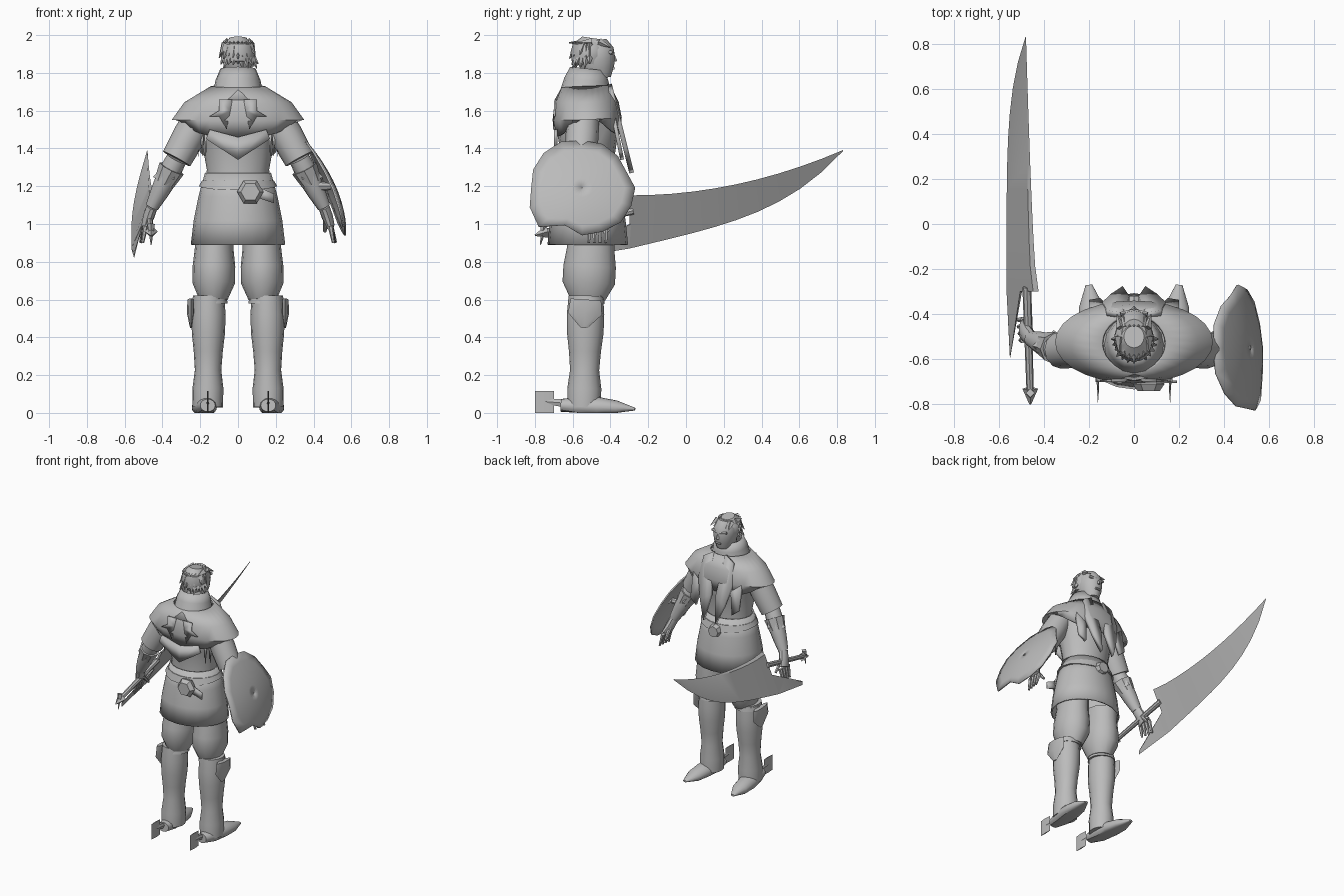
import bpy, bmesh, math, random
from mathutils import Vector

random.seed(4)
default_cube = bpy.data.objects.get("Cube")
if default_cube:
    bpy.data.objects.remove(default_cube)

# One plain grey for the whole figure
grey = bpy.data.materials.new("plain_grey")
grey.use_nodes = True
colour = (.5, .5, .5, 1)
grey.diffuse_color = colour
grey.node_tree.nodes["Principled BSDF"].inputs["Base Color"].default_value = colour
parts = []
SPINE = -.52  # depth of the body's centre line


def finish(name, mesh_builder, thickness):
    bmesh.ops.recalc_face_normals(mesh_builder, faces=mesh_builder.faces)
    mesh = bpy.data.meshes.new(name)
    mesh_builder.to_mesh(mesh)
    mesh_builder.free()
    mesh.materials.append(grey)
    part = bpy.data.objects.new(name, mesh)
    bpy.context.collection.objects.link(part)
    if thickness:
        solid = part.modifiers.new("thickness", "SOLIDIFY")
        solid.thickness = thickness
        solid.offset = 0
    parts.append(part)


def skin(name, rows, caps=True, thickness=0):
    """Bridge closed rows of points, optionally capping both ends."""
    bm = bmesh.new()
    grid = [[bm.verts.new(point) for point in row] for row in rows]
    for low, high in zip(grid, grid[1:]):
        for i in range(len(low)):
            bm.faces.new((low[i - 1], low[i], high[i], high[i - 1]))
    if caps:
        bm.faces.new(grid[0])
        bm.faces.new(grid[-1])
    finish(name, bm, thickness)


def limb(name, start, end, widths, deep=1, deep_end=None, sides=16, side=1,
         shell=0, lift=0):
    """Evenly spaced ellipse rings from start to end.
    deep is depth over width, shell makes an open skin, lift raises the hem sideways."""
    start, end = Vector(start), Vector(end)
    along = (end - start).normalized()
    back = along.cross(Vector((1, 0, 0))).normalized()
    across = back.cross(along)
    if deep_end is None:
        deep_end = deep
    rows = []
    for index, width in enumerate(widths):
        t = index / (len(widths) - 1)
        ratio = deep + (deep_end - deep) * t ** 4
        row = []
        for i in range(sides):
            turn = math.tau * i / sides
            point = start.lerp(end, t)
            point += width * (across * math.cos(turn) + back * ratio * math.sin(turn))
            if index == 0:
                point.z += lift * math.cos(turn) ** 4
            # Soles are flattened against the ground
            row.append((point.x * side, point.y, max(point.z, 0)))
        rows.append(row)
    skin(name, rows, not shell, shell)


def pair(name, *args, **options):
    limb("left_" + name, *args, side=1, **options)
    limb("right_" + name, *args, side=-1, **options)


def spike(name, start, end, width, sides=4):
    limb(name, start, end, (width, width / 9), sides=sides)


def plate(name, depth, lean, outline, thickness=.01):
    """Upright sheet from (x, z) points that leans back with height."""
    bm = bmesh.new()
    bm.faces.new([bm.verts.new((x, depth + lean * (z - 1.4), z)) for x, z in outline])
    finish(name, bm, thickness)


def plate_pair(name, depth, lean, outline, thickness=.01):
    plate("left_" + name, depth, lean, outline, thickness)
    plate("right_" + name, depth, lean, [(-x, z) for x, z in outline], thickness)


# Torso, skirt and belt
limb("torso", (0, SPINE, 1.15), (0, SPINE, 1.7), (.18, .165, .19, .22, .15), .8)
limb("coat_skirt", (0, SPINE, .89), (0, SPINE, 1.27), (.245, .23, .205, .17), .85,
     sides=20, shell=.01)
limb("belt", (0, SPINE, 1.18), (0, SPINE, 1.23), (.208, .19), .87, lift=.02)
limb("back_pouch", (.065, -.74, 1.17), (.065, -.68, 1.17), (.05, .07, .06), sides=6)
plate("pouch_strap", -.7, 0, [(.1, 1.14), (.19, 1.11), (.19, 1.16), (.1, 1.2)])
limb("front_buckle", (0, -.36, 1.18), (0, -.32, 1.18), (.05, .04), sides=8)

# Shoulder mantle, collar and the plates on them
limb("shoulder_mantle", (0, SPINE, 1.47), (0, -.53, 1.725), (.315, .345, .28, .14),
     .51, .9, sides=28, shell=.012, lift=.1)
limb("high_collar", (0, -.54, 1.64), (0, SPINE, 1.82), (.15, .125, .113, .088),
     shell=.012)
plate("back_point", -.69, 0, [(-.17, 1.45), (0, 1.34), (.17, 1.45), (.15, 1.5),
                              (0, 1.46), (-.15, 1.5)], .02)
plate_pair("mantle_trim", -.705, .05, [(.03, 1.66), (.1, 1.66), (.1, 1.6), (.15, 1.57),
                                       (.1, 1.57), (.06, 1.5), (.04, 1.6)])
# Open coat front and hanging strips
plate_pair("lapel", -.32, -.25, [(.05, 1.74), (.12, 1.7), (.14, 1.55), (.1, 1.4),
                                 (.05, 1.27), (.02, 1.45)], .025)
plate_pair("chest_flap", -.35, -.2, [(.1, 1.6), (.2, 1.56), (.2, 1.38), (.15, 1.34)], .02)
for k in range(3):
    x = .16 + .02 * k
    plate_pair("side_strip", -.63 + .03 * k, 0, [(x, 1.5), (x + .02, 1.5), (x + .01, 1.35)])

# Head, face and spiky hair
limb("neck", (0, SPINE, 1.65), (0, -.49, 1.82), (.075, .065))
limb("head", (0, -.46, 1.77), (0, -.49, 1.97), (.05, .07, .08, .08, .055), 1.25)
spike("nose", (0, -.375, 1.86), (0, -.385, 1.91), .012)
limb("mouth", (-.02, -.385, 1.825), (.02, -.384, 1.825), (.008, .008), sides=6)
for x in (-.035, .035):
    limb("brow", (x * .3, -.39, 1.9), (x * 1.7, -.4, 1.91), (.012, .01), sides=6)
limb("hair_cap", (0, SPINE, 1.85), (0, -.5, 1.985), (.078, .09, .085, .045), 1.1)
for height in (1.9, 1.95):
    for i in range(13):
        turn = math.pi * (1 + i / 12)
        reach = Vector((math.cos(turn), math.sin(turn), 0))
        root = Vector((0, -.51, height)) + reach * .065
        tip = root + reach * random.uniform(.02, .045)
        tip.z -= random.uniform(.05, .08)
        spike("hair_spike", root, tip, .024)
for i in range(-3, 4):
    spike("fringe_spike", (i / 50, -.46, 1.965), (i / 40, -.4, 1.935), .02)
    spike("crown_spike", (i / 50, -.5, 1.96), (i / 45, -.62 + abs(i) / 60, 1.96), .025)

# Arms, gauntlets and hands
shoulder, elbow = Vector((.19, -.54, 1.59)), Vector((.325, -.56, 1.345))
wrist, knuckles = Vector((.455, -.51, 1.09)), Vector((.49, -.47, .99))
pair("sleeve", shoulder, elbow, (.08, .088, .082), 1, sides=12)
pair("forearm", elbow, wrist, (.055, .06, .05, .035), sides=12)
pair("gauntlet_cuff", elbow.lerp(wrist, .2), elbow.lerp(wrist, .5), (.072, .056), sides=8)
for turn in (0, 2, 4):
    root = elbow.lerp(wrist, .4) + Vector((math.cos(turn), math.sin(turn), 0)) * .05
    tip = root.lerp(elbow, .4) + (root - elbow.lerp(wrist, .4)) * .6
    pair("cuff_spike", root, tip, (.025, .002), sides=4)
pair("hand", wrist, knuckles, (.03, .03, .022), 1.2, 2.4, sides=10)
for k in range(4):
    root = knuckles + Vector((0, .03 * k - .045, 0))
    pair("finger", root, root + Vector((.015 + .004 * k, 0, -.09)), (.015, .008), sides=6)
pair("thumb", wrist.lerp(knuckles, .3), knuckles + Vector((-.03, .06, -.03)),
     (.018, .009), sides=6)

# Baggy thighs, boots and knee guards
pair("thigh", (.13, -.52, .6), (.125, -.5, .95), (.075, .113, .113, .103, .1), 1.23)
pair("boot", (.16, -.54, .03), (.155, -.53, .62),
     (.08, .082, .07, .077, .088, .09, .083), 1.1)
pair("foot", (.16, -.66, .04), (.2, -.27, .02), (.04, .06, .065, .055, .015), .85, .5)
pair("knee_guard", (.25, -.54, .45), (.25, -.53, .6), (.004, .02, .018), 4.5, sides=8)
pair("knee_band", (.15, -.525, .58), (.15, -.525, .61), (.095, .09))
# Thin heel spurs
pair("spur_arm", (.16, -.62, .05), (.16, -.75, .06), (.008, .004), 3, sides=4)
pair("spur_plate", (.16, -.75, 0), (.16, -.75, .115), (.004, .004), 12.5, sides=4)

# Curved shield with a chipped rim on the left arm
chips = (1, .9, .95, 1, 1, 1.05, 1.03, 1, .96, 1.07, 1.16, .85, 1, 1, 1.03, 1)
shield_rows = []
for scale in (1, .8, .6, .4, .2, .005):
    row = []
    for i, chip in enumerate(chips):
        turn = math.tau * i / len(chips)
        # Chips fade out toward the middle
        reach = scale * (1 + (chip - 1) * scale)
        y = -.55 + .28 * reach * math.cos(turn)
        z = 1.19 + .25 * reach * math.sin(turn)
        row.append((.57 - .85 * max(z - .94, 0) ** 2 - .45 * (y + .63) ** 2, y, z))
    shield_rows.append(row)
skin("shield", shield_rows, caps=False, thickness=.01)
limb("shield_grip", (.41, -.55, 1.2), (.49, -.54, 1.2), (.03, .02), sides=8)

# Broad curved sword: cutting edge and spine both sweep up to the tip
blade_rows = []
for i in range(11):
    u = i / 10
    y = -.3 + 1.13 * u
    edge = Vector((-.565 + .085 * u ** 5, y, .87 + .27 * u + .245 * u ** 4))
    spine = Vector((-.435 - .045 * math.sqrt(u), y, 1.145 + .245 * u * u))
    half = Vector((.011, 0, .006)) * (1.1 - u)
    blade_rows.append([edge, spine - half, spine + half])
skin("sword_blade", blade_rows)
skin("blade_spur", [[(x, -.6, .82), (x, -.6, .85), (x, -.59, .85)] if far else
                    [(x, -.3, .87), (x + .06, -.3, 1), (x + .07, -.29, 1)]
                    for x, far in ((-.55, True), (-.565, False))])
limb("sword_handle", (-.475, -.28, 1.07), (-.46, -.76, .955), (.02, .016), sides=8)
spike("sword_pommel", (-.46, -.73, .96), (-.46, -.8, .94), .035)
spike("pommel_hook", (-.46, -.75, 1), (-.46, -.77, .89), .02)

# Smooth shading with crisp edges
bpy.ops.object.select_all(action="DESELECT")
for part in parts:
    part.select_set(True)
bpy.context.view_layer.objects.active = parts[0]
bpy.ops.object.shade_smooth_by_angle(angle=math.radians(35))
